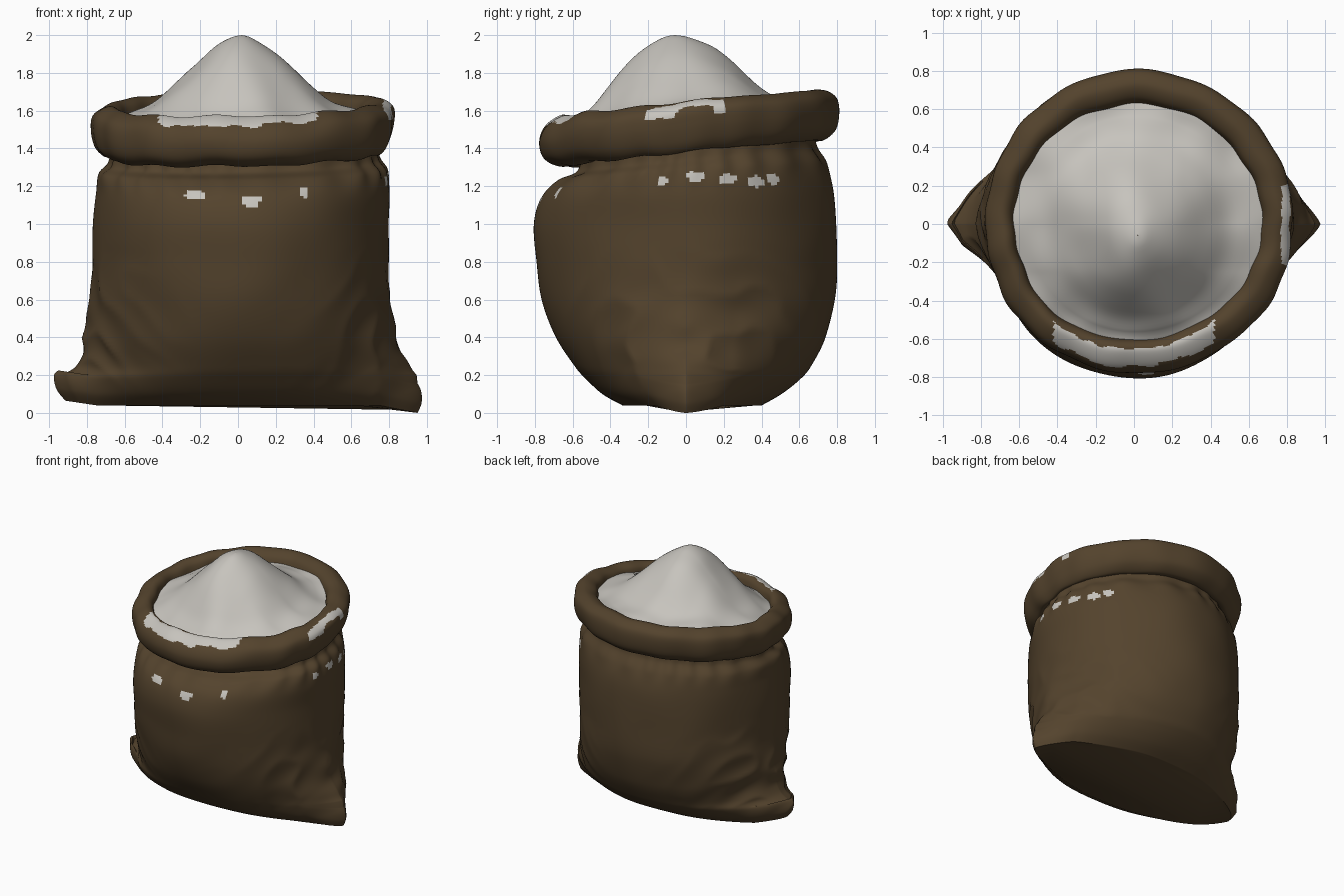
import bpy, bmesh, math
from mathutils import Vector, noise

cube = bpy.data.objects.get("Cube")
if cube:
    bpy.data.objects.remove(cube, do_unlink=True)


def material(name, rgb):
    m = bpy.data.materials.new(name)
    m.use_nodes = True
    m.diffuse_color = (*rgb, 1)
    bsdf = m.node_tree.nodes["Principled BSDF"]
    bsdf.inputs["Base Color"].default_value = (*rgb, 1)
    bsdf.inputs["Roughness"].default_value = 0.9
    return m


BURLAP = material("brown burlap", (0.088, 0.056, 0.026))
FLOUR = material("white flour", (0.57, 0.55, 0.51))
SEGS = 240


def spline(rows, sub):
    """Smooth interpolation through rows of numbers."""
    out = []
    for i in range(len(rows) - 1):
        a, b = rows[max(i - 1, 0)], rows[i]
        c, d = rows[i + 1], rows[min(i + 2, len(rows) - 1)]
        for s in range(sub):
            t = s / sub
            out.append([0.5 * (2 * q + (r - p) * t + (2 * p - 5 * q + 4 * r - w) * t * t
                               + (3 * q - p - 3 * r + w) * t ** 3)
                        for p, q, r, w in zip(a, b, c, d)])
    return out + [list(rows[-1])]


def ring_point(row, t):
    """Point on a ring: z, left/right and front/back reach, pinch at the sides, tilt."""
    z, xl, xr, yf, yb, pinch, tilt = row
    c, s = math.cos(t), math.sin(t)
    x = c * (xr if c > 0 else -xl)
    y = s * abs(s) ** max(pinch, 0) * (yb if s > 0 else -yf)
    return Vector((x, y, z + tilt * y + 0.2 * tilt * x))


def loft(name, rows, warp, is_flour, cap=False):
    bm = bmesh.new()
    rings = []
    for row in rows:
        ring = []
        for j in range(SEGS):
            t = 2 * math.pi * j / SEGS
            p = ring_point(row, t)
            ring.append(bm.verts.new(warp(p, t)))
        rings.append(ring)
    for lo, hi in zip(rings, rings[1:]):
        for j in range(SEGS):
            k = (j + 1) % SEGS
            f = bm.faces.new((lo[j], lo[k], hi[k], hi[j]))
            t = 2 * math.pi * (j + 0.5) / SEGS
            f.material_index = int(is_flour(f.calc_center_median(), t))
    if cap:
        bm.faces.new(list(reversed(rings[0])))
    mesh = bpy.data.meshes.new(name)
    bm.to_mesh(mesh)
    bm.free()
    obj = bpy.data.objects.new(name, mesh)
    bpy.context.collection.objects.link(obj)
    mesh.materials.append(BURLAP)
    mesh.materials.append(FLOUR)
    bpy.ops.object.select_all(action="DESELECT")
    obj.select_set(True)
    bpy.context.view_layer.objects.active = obj
    bpy.ops.object.shade_smooth_by_angle(angle=math.radians(45))


def outward(p, amount):
    return p + Vector((p.x, p.y, 0)).normalized() * amount


# Sack body: flat lens-shaped base with pinched corners, full belly, gathered neck
body_rows = [
    (0.04, -0.92, 0.95, -0.34, 0.40, 0.45, 0),
    (0.10, -0.97, 0.97, -0.45, 0.50, 0.58, 0),
    (0.18, -0.96, 0.96, -0.54, 0.60, 0.62, 0),
    (0.25, -0.86, 0.91, -0.60, 0.66, 0.45, 0),
    (0.40, -0.82, 0.85, -0.69, 0.74, 0.25, 0),
    (0.60, -0.79, 0.81, -0.76, 0.79, 0.12, 0),
    (0.80, -0.77, 0.80, -0.79, 0.80, 0.08, 0),
    (1.00, -0.76, 0.79, -0.80, 0.80, 0.05, 0),
    (1.16, -0.75, 0.80, -0.76, 0.78, 0.02, 0.02),
    (1.27, -0.74, 0.79, -0.67, 0.74, 0, 0.06),
    (1.33, -0.69, 0.75, -0.57, 0.69, 0, 0.10),
    (1.40, -0.68, 0.74, -0.55, 0.68, 0, 0.10),
]

# Loose flour dusting below the neck: angle in degrees, height, half width in degrees
dust_spots = [(-108, 1.155, 4), (-85, 1.12, 4), (-64, 1.17, 2), (-10, 1.23, 2),
              (4, 1.25, 3.5), (17, 1.24, 4.5), (29, 1.225, 4), (37, 1.24, 3)]


def body_warp(p, t):
    base = p.copy()
    low = max(0, 1 - base.z / 0.9)
    side = math.cos(t) ** 2
    # soft dents, sharper creases towards the bottom corners, gathers at the neck
    amount = 0.015 * noise.noise(base * 2.5)
    crease = abs(noise.noise(Vector((base.x * 3, base.y * 4, base.z * 5 - abs(base.x) * 3))))
    amount += 0.09 * low * side * (0.16 - crease) * min(1, base.z / 0.3)
    gather = math.exp(-((base.z - 1.31 - 0.08 * base.y) / 0.08) ** 2)
    amount += 0.010 * gather * math.sin(23 * t + 3 * math.sin(3 * t))
    p = outward(p, amount)
    # one corner droops to the floor and the other curls up
    if base.z < 0.2:
        p.z += (0.03 if p.x < 0 else -0.04) * max(0, (abs(p.x) - 0.75) / 0.2)
        p.z = max(p.z, 0)
    return p


def body_dust(p, t):
    deg = (math.degrees(t) + 180) % 360 - 180
    ragged = 0.5 * noise.noise(p * 25)
    return any(((deg - a) / w) ** 2 + ((p.z - z) / 0.028) ** 2 < 1 + ragged
               for a, z, w in dust_spots)


loft("sack_body", spline(body_rows, 9), body_warp, body_dust, cap=True)

# Rolled rim: a fat tilted cuff, higher at the back
rim_rows = [
    (1.38, -0.67, 0.72, -0.54, 0.66),
    (1.37, -0.70, 0.76, -0.66, 0.72),
    (1.42, -0.75, 0.80, -0.75, 0.79),
    (1.51, -0.77, 0.825, -0.78, 0.81),
    (1.59, -0.76, 0.82, -0.75, 0.79),
    (1.635, -0.69, 0.75, -0.67, 0.72),
    (1.61, -0.64, 0.68, -0.62, 0.65),
    (1.53, -0.62, 0.66, -0.60, 0.62),
    (1.45, -0.62, 0.66, -0.60, 0.62),
]


def rim_warp(p, t):
    lump = 0.015 * noise.noise(p * 3.5) + 0.004 * math.sin(17 * t + 2 * math.sin(2 * t))
    p = outward(p, lump)
    p.z += 0.018 * noise.noise(Vector((math.cos(t) * 3, math.sin(t) * 3, 4)))
    return p


def rim_dust(p, t):
    height = p.z - 0.1 * p.y - 0.02 * p.x
    ragged = 0.02 * noise.noise(p * 14)
    reach = math.hypot(p.x, p.y) + ragged
    on_front = p.y < 0 and abs(p.x) < 0.42 and 0.655 < reach < 0.745
    on_left = 0.77 < p.x + 0.5 * ragged < 0.815 and abs(p.y) < 0.21
    return height > 1.55 and (on_front or on_left)


loft("rolled_rim", spline([r + (0, 0.1) for r in rim_rows], 9), rim_warp, rim_dust)

# Flour heap: a concave cone filling the mouth of the sack
heap_profile = [(0.001, 2.0), (0.08, 1.988), (0.22, 1.935), (0.38, 1.84), (0.55, 1.73),
                (0.70, 1.645), (0.86, 1.595), (1.0, 1.565)]
heap_rows = spline(heap_profile, 4)[::-1]


def heap_warp(p, t):
    # the ring's share of the radius arrives as z; look up its height and shift the peak
    r = p.z
    z = min(heap_rows, key=lambda h: abs(h[0] - r))[1]
    # the crest is a short ridge running front to back
    ridge = 0.05 * math.sin(t) * math.sin(math.pi * min(1, r / 0.9)) ** 0.7 if r < 0.9 else 0
    x = p.x + 0.02 * (1 - r)
    y = p.y - 0.06 * (1 - r) + ridge
    rough = 0.03 * noise.noise(Vector((x * 4, y * 4, 7))) * min(1, 4 * r)
    return Vector((x, y, z + r * (0.1 * y + 0.02 * x) + rough))


loft("flour_heap",
     [(r, -0.65 * r, 0.69 * r, -0.63 * r, 0.65 * r, 0, 0) for r, z in heap_rows],
     heap_warp, lambda p, t: True)
